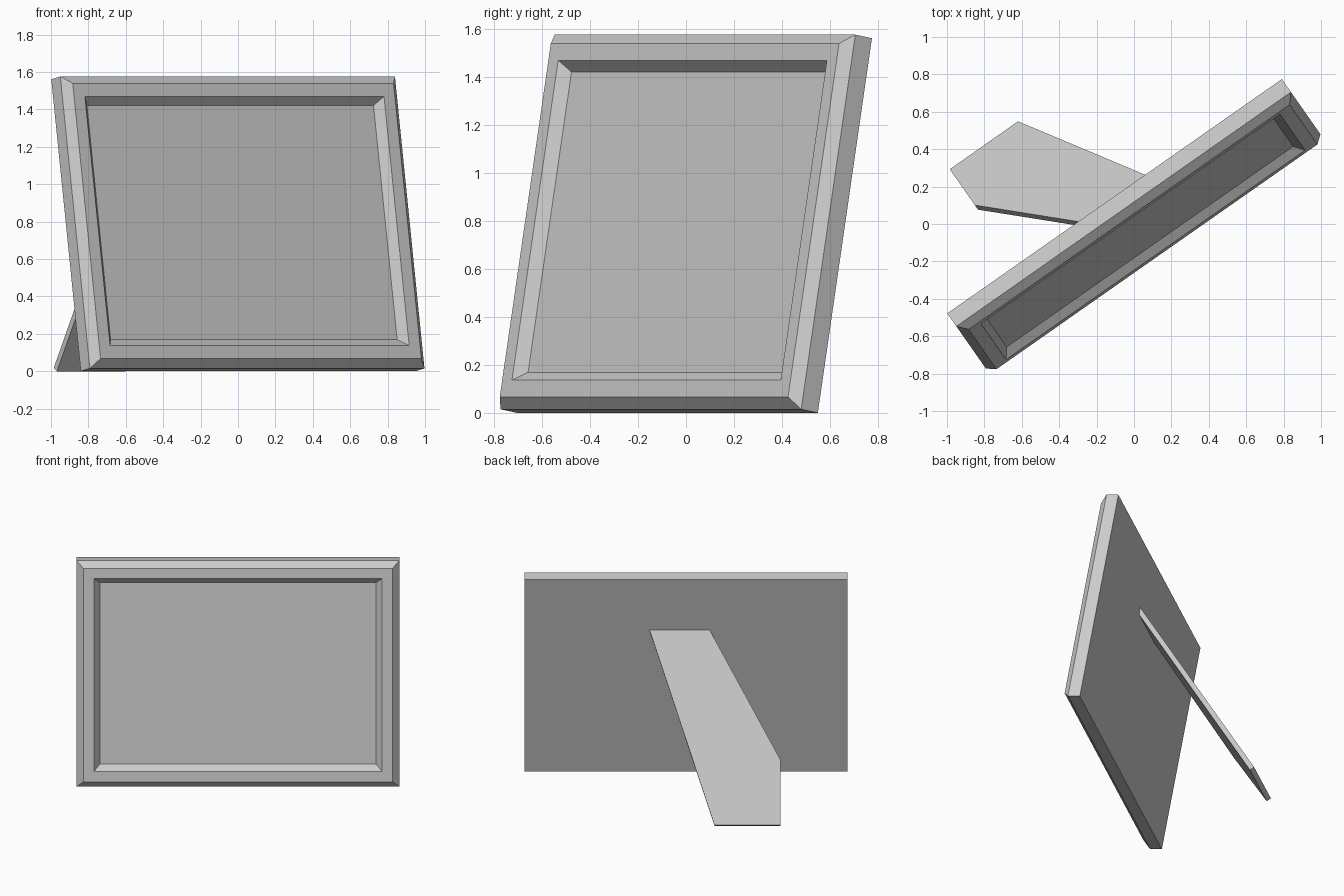
import bpy, bmesh
from math import radians
from mathutils import Matrix

if "Cube" in bpy.data.objects:
    bpy.data.objects.remove(bpy.data.objects["Cube"])

W, H = 2.184, 1.585            # frame width and height
TURN = Matrix.Rotation(radians(35), 4, 'Z')


def place(y, z, lean):
    """Turned about z, pivoting on a bottom edge at (y, z), leaned about x."""
    return TURN @ Matrix.Translation((0, y, z)) @ Matrix.Rotation(radians(lean), 4, 'X')


def finish(name, bm, matrix):
    bmesh.ops.recalc_face_normals(bm, faces=bm.faces)
    bm.transform(matrix)
    mesh = bpy.data.meshes.new(name)
    bm.to_mesh(mesh)
    bm.free()
    ob = bpy.data.objects.new(name, mesh)
    bpy.context.collection.objects.link(ob)
    return ob


def rect(bm, inset, depth):
    """Rectangle loop of the frame, inset from the outline, pushed to the front."""
    x, lo, hi = W / 2 - inset, inset, H - inset
    return [bm.verts.new((px, -depth, pz))
            for px, pz in ((-x, lo), (x, lo), (x, hi), (-x, hi))]


# Frame: moulding profile (inset, depth) swept as nested rectangles, with flat back
profile = [(0, 0), (0, 0.086), (0.045, 0.13), (0.116, 0.13), (0.157, 0.083)]
bm = bmesh.new()
loops = [rect(bm, i, d) for i, d in profile]
for a, b in zip(loops, loops[1:]):
    for k in range(4):
        j = (k + 1) % 4
        bm.faces.new((a[k], a[j], b[j], b[k]))
bm.faces.new(loops[0])         # back board
bm.faces.new(loops[-1])        # recessed picture panel
finish("picture_frame", bm, place(-0.094, 0, -10))

# Stand: slanted flat leg that props up the back
outline = [(-0.193, 0), (-0.639, 0), (-0.639, 0.447), (-0.159, 1.333), (0.247, 1.333)]
bm = bmesh.new()
face = bm.faces.new([bm.verts.new((x, 0, z)) for x, z in outline])
ext = bmesh.ops.extrude_face_region(bm, geom=[face], use_keep_orig=True)
moved = [g for g in ext["geom"] if isinstance(g, bmesh.types.BMVert)]
bmesh.ops.translate(bm, verts=moved, vec=(0, -0.035, 0))
finish("back_stand", bm, place(0.805, 0.018, 31.6))
